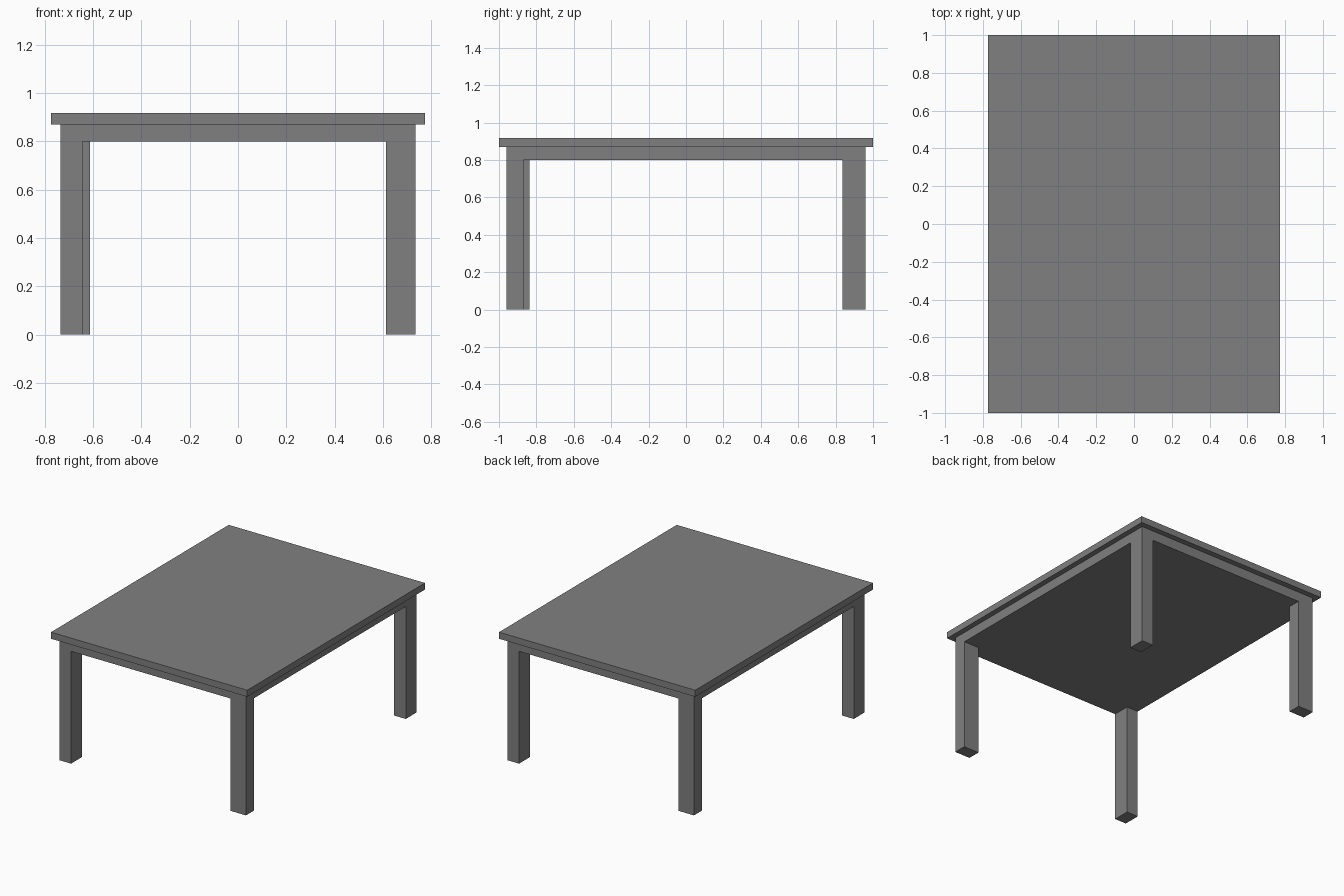
import bpy

if "Cube" in bpy.data.objects:
    bpy.data.objects.remove(bpy.data.objects["Cube"])

HALF_X, HALF_Y = 0.735, 0.96      # outer faces of legs and apron
APRON_Z, TOP_Z, HEIGHT = 0.80, 0.87, 0.917
NARROW, WIDE = 0.092, 0.122       # leg section

# Dark grey finish
finish = bpy.data.materials.new("dark_grey")
finish.diffuse_color = (0.216, 0.216, 0.216, 1)
finish.use_nodes = True
finish.node_tree.nodes["Principled BSDF"].inputs["Base Color"].default_value = finish.diffuse_color


def box(name, low, high):
    bpy.ops.mesh.primitive_cube_add(
        size=1, location=[(a + b) / 2 for a, b in zip(low, high)])
    ob = bpy.context.object
    ob.name = name
    ob.scale = [b - a for a, b in zip(low, high)]
    bpy.ops.object.transform_apply(location=False, rotation=False, scale=True)
    ob.data.materials.append(finish)
    return ob


# Table top slab
box("table_top", (-0.773, -1, TOP_Z), (0.773, 1, HEIGHT))

# Solid apron block under the top
box("apron", (-HALF_X, -HALF_Y, APRON_Z), (HALF_X, HALF_Y, TOP_Z))

# Legs: flush with the apron, section turned 90 degrees at each next corner
for sx, side in ((-1, "left"), (1, "right")):
    for sy, end in ((-1, "front"), (1, "back")):
        w, d = (NARROW, WIDE) if sx * sy > 0 else (WIDE, NARROW)
        xs = sorted((sx * HALF_X, sx * (HALF_X - w)))
        ys = sorted((sy * HALF_Y, sy * (HALF_Y - d)))
        box(f"{end}_{side}_leg", (xs[0], ys[0], 0), (xs[1], ys[1], APRON_Z))
